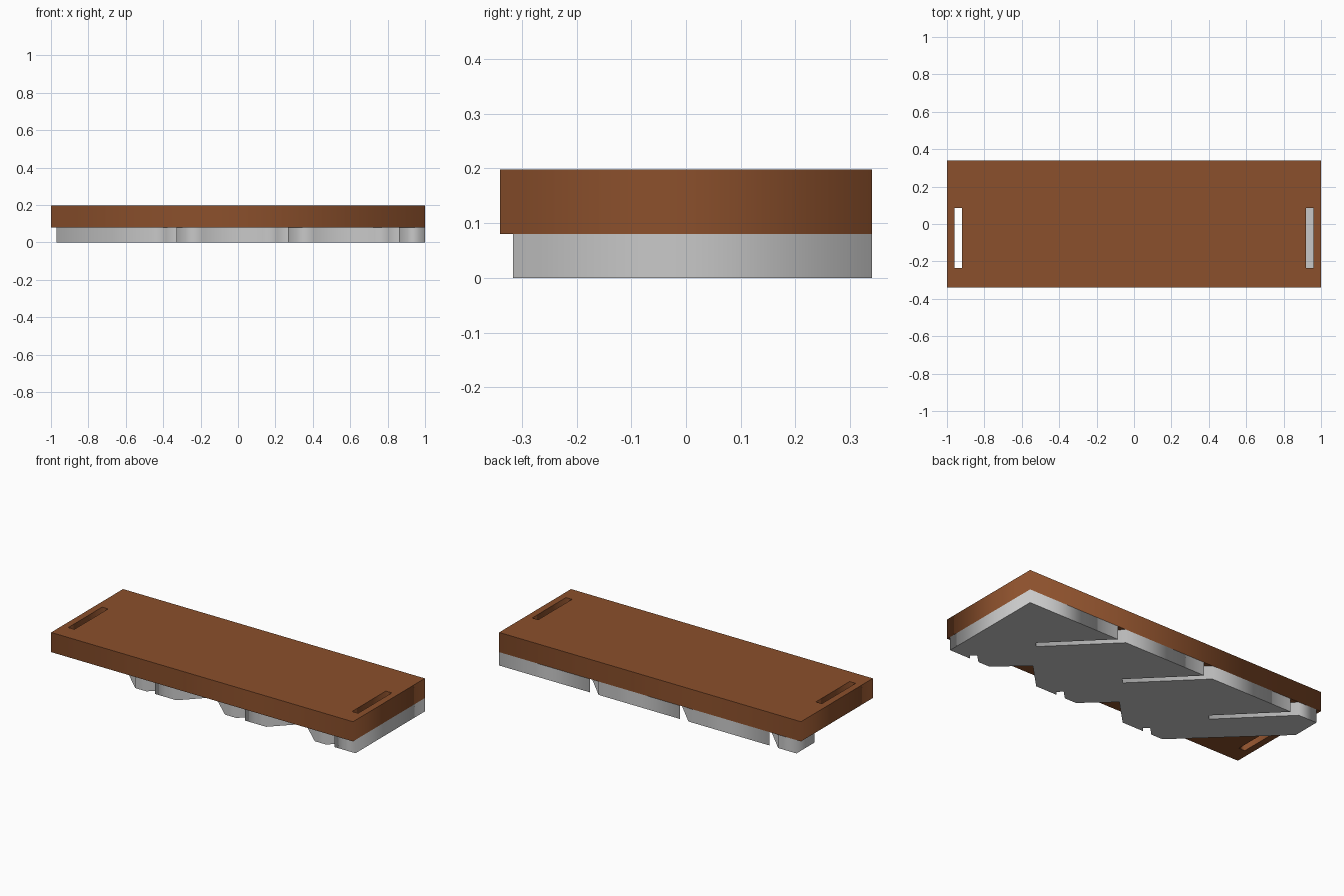
import bpy

if "Cube" in bpy.data.objects:
    bpy.data.objects.remove(bpy.data.objects["Cube"])


def material(name, rgb):
    m = bpy.data.materials.new(name)
    m.diffuse_color = (*rgb, 1.0)
    m.use_nodes = True
    m.node_tree.nodes["Principled BSDF"].inputs["Base Color"].default_value = m.diffuse_color
    return m


def slab(name, outlines, z0, z1, mat):
    """Extrude a flat outline (further outlines are holes) from z0 to z1."""
    cu = bpy.data.curves.new(name + "_profile", 'CURVE')
    cu.dimensions = '2D'
    cu.fill_mode = 'BOTH'
    cu.extrude = (z1 - z0) / 2
    for pts in outlines:
        sp = cu.splines.new('POLY')
        sp.points.add(len(pts) - 1)
        for p, (x, y) in zip(sp.points, pts):
            p.co = (x, y, 0, 1)
        sp.use_cyclic_u = True
    tmp = bpy.data.objects.new(name + "_profile", cu)
    bpy.context.collection.objects.link(tmp)
    bpy.context.view_layer.update()
    me = bpy.data.meshes.new_from_object(
        tmp.evaluated_get(bpy.context.evaluated_depsgraph_get()))
    bpy.data.objects.remove(tmp)
    for v in me.vertices:
        v.co.z += (z0 + z1) / 2
    me.materials.clear()
    me.materials.append(mat)
    ob = bpy.data.objects.new(name, me)
    bpy.context.collection.objects.link(ob)
    return ob


def rect(x0, x1, y0, y1):
    return [(x0, y0), (x1, y0), (x1, y1), (x0, y1)]


brown = material("brown_wood", (0.26, 0.08, 0.025))
grey = material("light_grey", (0.58, 0.58, 0.58))

# Top board with a narrow slot near each end
slab("board", [rect(-1, 1, -0.34, 0.34),
               rect(-0.96, -0.92, -0.235, 0.085),
               rect(0.92, 0.96, -0.235, 0.085)], 0.08, 0.198, brown)

# Toothed base plate: three repeats of tooth, front notch and back slot
STEP, FRONT, BACK = 0.595, -0.316, 0.34
outline = [(-0.97, BACK), (-0.97, 0.17)]
for i in range(3):
    d = i * STEP
    # Blunt tooth tip with a small 45 degree notch
    outline += [(-0.46 + d, FRONT), (-0.385 + d, FRONT), (-0.334 + d, -0.266),
                (-0.306 + d, -0.294), (-0.328 + d, FRONT)]
    # Valley to the next tooth, or the straight end
    if i < 2:
        outline += [(-0.187 + d, FRONT), (-0.035 + d, -0.162)]
    else:
        outline += [(1.0, FRONT), (1.0, BACK)]
for i in (2, 1, 0):
    d = (i - 2) * STEP
    # Diagonal slot running in from the back edge
    outline += [(0.397 + d, BACK), (0.704 + d, 0.033),
                (0.676 + d, 0.005), (0.341 + d, BACK)]
slab("base_plate", [outline], 0.0, 0.08, grey)
